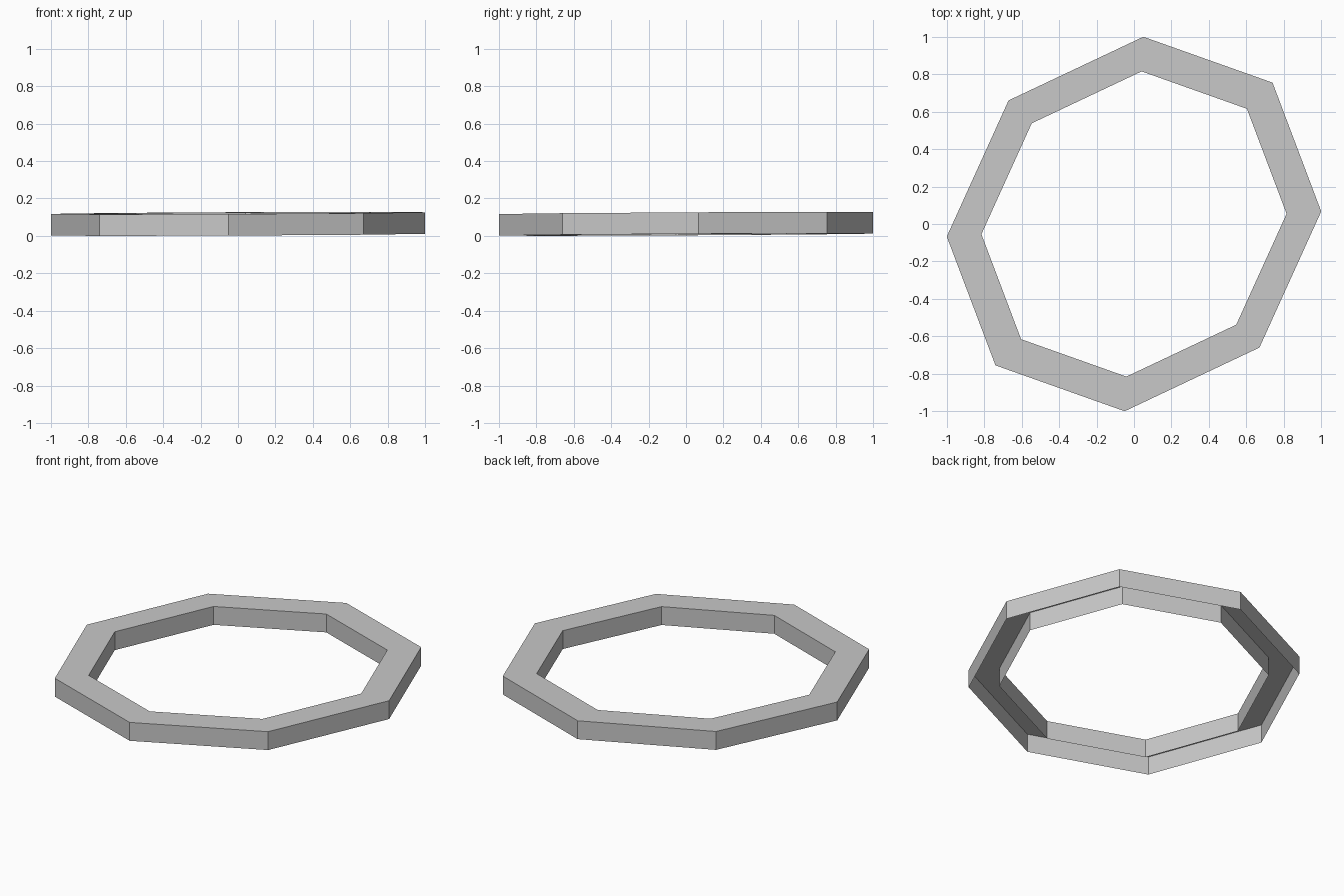
import bpy
import bmesh

cube = bpy.data.objects.get("Cube")
if cube:
    bpy.data.objects.remove(cube, do_unlink=True)

# Plain grey material
grey = bpy.data.materials.new("grey")
grey.use_nodes = True
colour = (0.58, 0.58, 0.58, 1)
grey.diffuse_color = colour
grey.node_tree.nodes["Principled BSDF"].inputs["Base Color"].default_value = colour

# Half of the skewed octagon, clockwise; the other half is its point mirror
half = [(0.05, 1.0), (0.74, 0.755), (1.0, 0.067), (0.67, -0.66)]
outline = half + [(-x, -y) for x, y in half]
HEIGHT = 0.115
INNER = 0.815


def ring(bm, scale, lift):
    """One octagon loop on the slightly tilted ring plane."""
    loop = []
    for x, y in outline:
        x, y = x * scale, y * scale
        loop.append(bm.verts.new((x, y, 0.0068 + 0.004 * x + 0.005 * y + lift)))
    return loop


def bridge(bm, a, b):
    """Join two loops with a band of quads."""
    n = len(a)
    for i in range(n):
        j = (i + 1) % n
        bm.faces.new((a[i], b[i], b[j], a[j]))


# Hollow ring: outer wall, top and inner wall, open underneath
bm = bmesh.new()
loops = [ring(bm, 1, 0), ring(bm, 1, HEIGHT),
         ring(bm, INNER, HEIGHT), ring(bm, INNER, 0)]
for a, b in zip(loops, loops[1:]):
    bridge(bm, a, b)

mesh = bpy.data.meshes.new("octagonal_ring")
bm.to_mesh(mesh)
bm.free()
mesh.materials.append(grey)
obj = bpy.data.objects.new("octagonal_ring", mesh)
bpy.context.collection.objects.link(obj)
